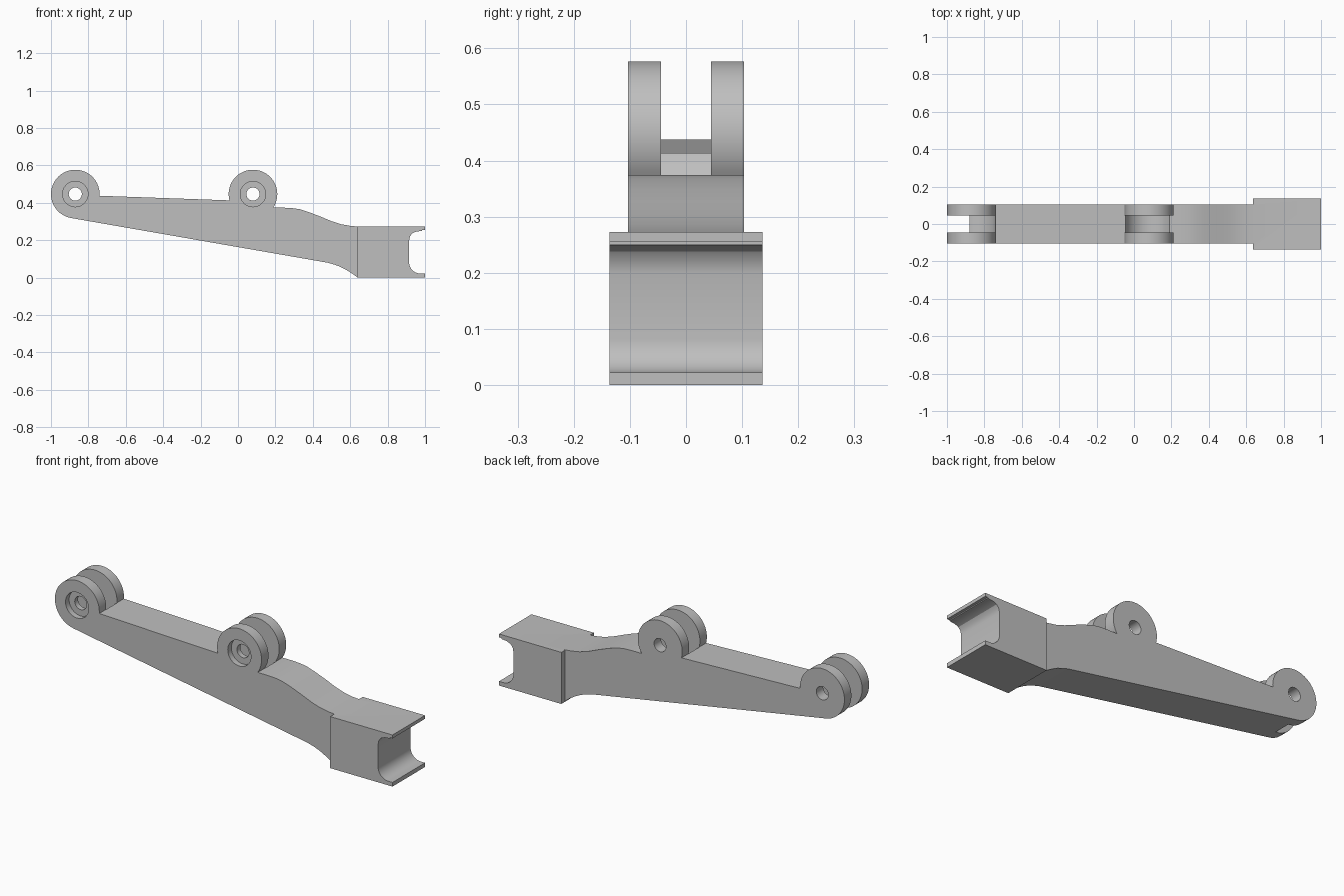
import bpy, bmesh
from math import cos, sin, radians

if "Cube" in bpy.data.objects:
    bpy.data.objects.remove(bpy.data.objects["Cube"])

GREY = (0.52, 0.52, 0.52, 1)
grey = bpy.data.materials.new("plain grey")
grey.use_nodes = True
grey.diffuse_color = GREY
grey.node_tree.nodes["Principled BSDF"].inputs["Base Color"].default_value = GREY

HALF_ARM, HALF_BLOCK, HALF_SLOT = 0.103, 0.136, 0.045
LUG_R, LUG_Z = 0.13, 0.447
LUGS = (-0.87, 0.08)


def arc(cx, cz, r, start, end, steps):
    """Points along an arc in the xz plane, angles in degrees."""
    angles = [radians(start + (end - start) * i / steps) for i in range(steps + 1)]
    return [(cx + r * cos(a), cz + r * sin(a)) for a in angles]


def extrude(name, outline, y0, y1):
    """Solid made by sweeping an xz outline from y0 to y1."""
    bm = bmesh.new()
    face = bm.faces.new([bm.verts.new((x, y0, z)) for x, z in outline])
    swept = bmesh.ops.extrude_face_region(bm, geom=[face])["geom"]
    moved = [v for v in swept if isinstance(v, bmesh.types.BMVert)]
    bmesh.ops.translate(bm, verts=moved, vec=(0, y1 - y0, 0))
    bmesh.ops.recalc_face_normals(bm, faces=bm.faces)
    mesh = bpy.data.meshes.new(name)
    bm.to_mesh(mesh)
    bm.free()
    mesh.materials.append(grey)
    obj = bpy.data.objects.new(name, mesh)
    bpy.context.collection.objects.link(obj)
    return obj


def combine(target, tool, operation):
    """Apply a boolean and discard the tool."""
    tool.hide_render = True
    mod = target.modifiers.new(operation.title(), "BOOLEAN")
    mod.operation, mod.object, mod.solver = operation, tool, "EXACT"
    bpy.context.view_layer.objects.active = target
    bpy.ops.object.modifier_apply(modifier=mod.name)
    bpy.data.objects.remove(tool)


def bore(target, x, r, y0, y1, steps=48):
    cutter = extrude("cutter", arc(x, LUG_Z, r, 0, 360, steps)[:-1], y0, y1)
    combine(target, cutter, "DIFFERENCE")


# Arm side outline, running under the arm, up the neck and over both lugs
belly = [(0.48, 0.08), (0.515, 0.07), (0.545, 0.059), (0.575, 0.044), (0.605, 0.026),
         (0.635, 0.004), (0.66, 0.004)]
neck = [(0.66, 0.27), (0.635, 0.274), (0.6, 0.277), (0.55, 0.286), (0.5, 0.302), (0.44, 0.327),
        (0.38, 0.35), (0.33, 0.366), (0.29, 0.372), (0.25, 0.374)]
outline = (belly + neck + arc(LUGS[1], LUG_Z, LUG_R, -34, 195, 44)
           + arc(LUGS[0], LUG_Z, LUG_R, -4, 260, 50))
arm = extrude("linkage_arm", outline, -HALF_ARM, HALF_ARM)

# Fork slots, pin holes and the front counterbores
for x in LUGS:
    bore(arm, x, LUG_R + 0.0006, -HALF_SLOT, HALF_SLOT, 96)
    bore(arm, x, 0.035, -0.2, 0.2)
    bore(arm, x, 0.068, -0.2, -HALF_ARM + 0.03)

# End block with an open, rounded channel
channel = [(1, 0.255), (0.985, 0.255), (0.985, 0.25), (0.955, 0.247), (0.932, 0.238),
           (0.92, 0.222), (0.915, 0.2)]
block = extrude("end_block", [(0.635, 0), (1, 0), (1, 0.022)]
                + arc(0.975, 0.082, 0.06, 270, 180, 10) + channel[::-1]
                + [(1, 0.273), (0.635, 0.273)], -HALF_BLOCK, HALF_BLOCK)
combine(arm, block, "UNION")

# Smooth rounds, crisp edges
bpy.ops.object.select_all(action="DESELECT")
arm.select_set(True)
bpy.context.view_layer.objects.active = arm
bpy.ops.object.shade_smooth_by_angle(angle=radians(25))
